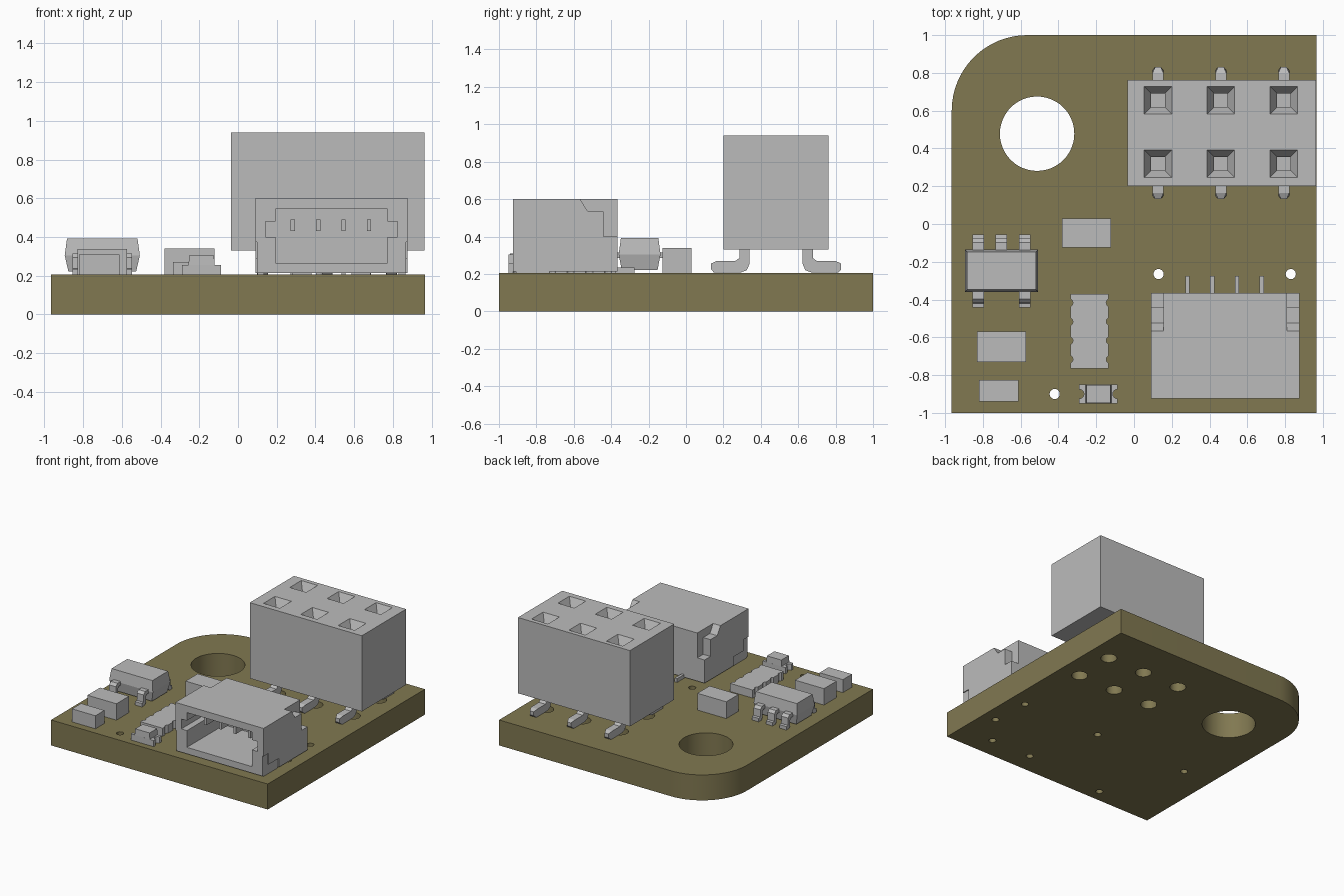
import bpy, bmesh, math

cube = bpy.data.objects.get("Cube")
if cube:
    bpy.data.objects.remove(cube, do_unlink=True)


def material(name, rgb):
    m = bpy.data.materials.new(name)
    m.use_nodes = True
    m.diffuse_color = (*rgb, 1)
    m.node_tree.nodes["Principled BSDF"].inputs["Base Color"].default_value = (*rgb, 1)
    return m


OLIVE = material("olive board", (0.22, 0.19, 0.083))
GREY = material("plain grey", (0.5, 0.5, 0.5))
TOP = 0.205  # board surface height


def loft(bm, rings):
    """Closed solid through rings of 3D points."""
    vs = [[bm.verts.new(p) for p in ring] for ring in rings]
    n = len(vs[0])
    for a, b in zip(vs, vs[1:]):
        for i in range(n):
            j = (i + 1) % n
            bm.faces.new((a[i], a[j], b[j], b[i]))
    bm.faces.new(vs[0][::-1])
    bm.faces.new(vs[-1])


def prism(bm, pts, axis, lo, hi):
    """Extrude a 2D outline along an axis."""
    place = {"x": lambda p, t: (t, p[0], p[1]),
             "y": lambda p, t: (p[0], t, p[1]),
             "z": lambda p, t: (p[0], p[1], t)}[axis]
    loft(bm, [[place(p, t) for p in pts] for t in (lo, hi)])


def rect(x0, x1, y0, y1):
    return [(x0, y0), (x1, y0), (x1, y1), (x0, y1)]


def circle(x, y, r, n=24):
    return [(x + r * math.cos(math.tau * i / n), y + r * math.sin(math.tau * i / n))
            for i in range(n)]


def box(bm, x0, x1, y0, y1, z0, z1):
    prism(bm, rect(x0, x1, y0, y1), "z", z0, z1)


def square_stack(bm, x, y, levels):
    """Stack of rectangles given as (half x, half y, z)."""
    loft(bm, [[(px, py, z) for px, py in rect(x - hx, x + hx, y - hy, y + hy)]
              for hx, hy, z in levels])


def finish(name, bm, mat=GREY, cutter=None, smooth=False):
    def to_object(b, label):
        bmesh.ops.recalc_face_normals(b, faces=b.faces[:])
        mesh = bpy.data.meshes.new(label)
        b.to_mesh(mesh)
        b.free()
        o = bpy.data.objects.new(label, mesh)
        bpy.context.scene.collection.objects.link(o)
        return o

    ob = to_object(bm, name)
    ob.data.materials.append(mat)
    bpy.ops.object.select_all(action="DESELECT")
    ob.select_set(True)
    bpy.context.view_layer.objects.active = ob
    if cutter:
        tool = to_object(cutter, name + "_cutter")
        tool.hide_render = True
        mod = ob.modifiers.new("cut", "BOOLEAN")
        mod.operation, mod.solver, mod.object = "DIFFERENCE", "EXACT", tool
        bpy.ops.object.modifier_apply(modifier=mod.name)
        bpy.data.objects.remove(tool, do_unlink=True)
    if smooth:
        bpy.ops.object.shade_smooth_by_angle(angle=math.radians(30))
    return ob


# Board with one rounded corner, mounting hole and drilled holes
R = 0.4
corner = [(-0.965 + R - R * math.sin(a), 1 - R + R * math.cos(a))
          for a in (math.pi / 2 * i / 16 for i in range(17))]
bm, cut = bmesh.new(), bmesh.new()
prism(bm, [(-0.965, -1), (0.965, -1), (0.965, 1)] + corner, "z", 0, TOP)
PIN_X, PIN_Y = (0.127, 0.46, 0.793), (0.32, 0.655)
holes = [(-0.513, 0.478, 0.197, 48)]
holes += [(x, y, 0.027, 16) for x, y in ((0.13, -0.265), (0.83, -0.265), (-0.42, -0.9),
          (0.85, -0.58), (0.67, -0.83), (0.31, -0.83), (-0.71, -0.27))]
holes += [(x, y, 0.06, 24) for x in PIN_X for y in PIN_Y]
for x, y, r, n in holes:
    prism(cut, circle(x, y, r, n), "z", -0.1, 0.3)
finish("board", bm, OLIVE, cut, smooth=True)

# Tall socket header with funnel-shaped openings
bm, cut = bmesh.new(), bmesh.new()
box(bm, -0.035, 0.963, 0.2, 0.763, 0.33, 0.94)
for x in PIN_X:
    for y in PIN_Y:
        square_stack(cut, x, y, [(0.036, 0.036, 0.7), (0.036, 0.036, 0.87),
                                 (0.073, 0.073, 0.94), (0.073, 0.073, 0.96)])
finish("socket_header", bm, GREY, cut)

# Bent header leads with tapered tips, mirrored front to back
bm = bmesh.new()
lead = [(0.133, 0.225), (0.15, 0.207), (0.29, 0.207), (0.325, 0.22), (0.34, 0.255),
        (0.34, 0.34), (0.285, 0.34), (0.285, 0.285), (0.265, 0.27), (0.165, 0.27),
        (0.133, 0.255)]
for x in PIN_X:
    for flip in (False, True):
        side = [(0.963 - y, z) if flip else (y, z) for y, z in lead]
        half = [0.016 if p[0] < 0.14 else 0.029 for p in lead]
        loft(bm, [[(x + s * h, y, z) for (y, z), h in zip(side, half)] for s in (-1, 1)])
finish("header_leads", bm)

# Side-entry connector shell, open to the front
CX = 0.4825


def both(lo, hi):
    return ((lo, hi), (2 * CX - hi, 2 * CX - lo))


bm, cut = bmesh.new(), bmesh.new()
box(bm, 0.09, 0.875, -0.925, -0.365, 0.213, 0.6)
half = [(0.29, 0.265), (0.29, 0.4), (0.34, 0.4), (0.34, 0.48), (0.29, 0.48), (0.29, 0.545)]
cavity = [(CX + x, z) for x, z in half] + [(CX - x, z) for x, z in reversed(half)]
prism(cut, cavity, "y", -0.96, -0.45)
notch = [(-0.58, 0.62), (-0.567, 0.6), (-0.525, 0.535), (-0.44, 0.535), (-0.44, 0.4),
         (-0.35, 0.4), (-0.35, 0.62)]
tab_recess = [(-0.94, 0.2), (-0.73, 0.2), (-0.73, 0.285), (-0.86, 0.285),
              (-0.86, 0.375), (-0.94, 0.375)]
for lo, hi in both(0.05, 0.155):
    prism(cut, notch, "x", lo, hi)
for lo, hi in both(0.05, 0.098):
    prism(cut, tab_recess, "x", lo, hi)
finish("connector_shell", bm, GREY, cut)

# Connector contacts, rear tails and feet
bm = bmesh.new()
for i in range(4):
    x = 0.283 + 0.131 * i
    box(bm, x - 0.011, x + 0.011, -0.82, -0.44, 0.43, 0.49)
    box(bm, x - 0.011, x + 0.011, -0.38, -0.275, TOP, 0.235)
finish("connector_contacts", bm)
bm = bmesh.new()
for lo, hi in both(0.1, 0.135):
    box(bm, lo, hi, -0.91, -0.73, TOP, 0.22)
for lo, hi in both(0.28, 0.38):
    box(bm, lo, hi, -0.88, -0.78, TOP, 0.22)
finish("connector_feet", bm)

# Five-lead chip with drafted sides
bm = bmesh.new()
square_stack(bm, -0.701, -0.248, [(0.175, 0.096, 0.222), (0.194, 0.112, 0.305),
                                  (0.182, 0.1, 0.392)])
finish("chip_body", bm)
bm = bmesh.new()
gull = [(0.1, 0.285), (0.13, 0.285), (0.143, 0.27), (0.143, 0.222), (0.158, 0.207),
        (0.193, 0.207), (0.193, 0.235), (0.172, 0.237), (0.17, 0.295), (0.15, 0.315),
        (0.1, 0.315)]
for x, s in ((-0.825, 1), (-0.703, 1), (-0.578, 1), (-0.825, -1), (-0.578, -1)):
    prism(bm, [(-0.248 + s * y, z) for y, z in gull], "x", x - 0.03, x + 0.03)
finish("chip_leads", bm)

# Plain block components
for name, dims in (("rear_block", (-0.38, -0.122, -0.125, 0.03, TOP, 0.34)),
                   ("middle_block", (-0.83, -0.572, -0.73, -0.57, TOP, 0.337)),
                   ("front_block", (-0.82, -0.612, -0.94, -0.825, TOP, 0.31))):
    bm = bmesh.new()
    box(bm, *dims)
    finish(name, bm)

# Flat array with scalloped long sides
bm, cut = bmesh.new(), bmesh.new()
box(bm, -0.335, -0.135, -0.765, -0.37, TOP, 0.27)
for i in range(4):
    y = -0.717 + 0.1 * i
    for x in (-0.345, -0.125):
        prism(cut, circle(x, y, 0.022, 12), "z", 0.1, 0.4)
finish("flat_array", bm, GREY, cut)

# Small lamp: notched base with a raised block
bm, cut = bmesh.new(), bmesh.new()
box(bm, -0.29, -0.087, -0.95, -0.85, TOP, 0.255)
for x in (-0.29, -0.087):
    prism(cut, circle(x, -0.9, 0.025, 16), "z", 0.1, 0.4)
finish("lamp_base", bm, GREY, cut)
bm = bmesh.new()
square_stack(bm, -0.188, -0.9, [(0.068, 0.05, 0.25), (0.064, 0.048, 0.305)])
finish("lamp_lens", bm)
